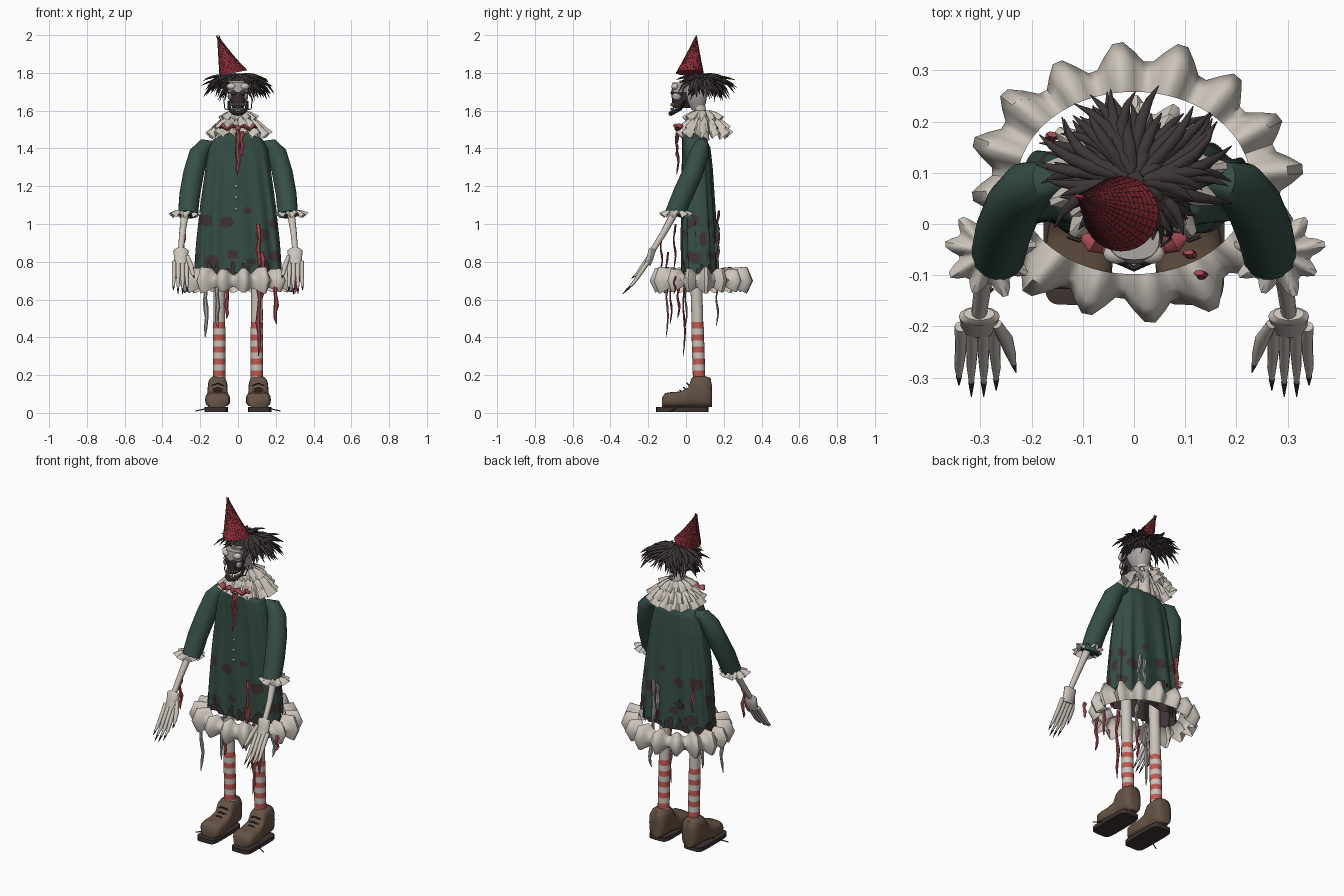
import bpy, bmesh, math, random
from math import sin, cos, pi, tau
from mathutils import Vector as V

random.seed(4)
if "Cube" in bpy.data.objects:
    bpy.data.objects.remove(bpy.data.objects["Cube"])


def material(name, *rgb):
    m = bpy.data.materials.new(name)
    m.use_nodes = True
    m.diffuse_color = (*rgb, 1)
    m.node_tree.nodes["Principled BSDF"].inputs["Base Color"].default_value = (*rgb, 1)
    return m


GREEN = material("dark green cloth", .036, .077, .062)
CREAM = material("cream", .6, .55, .5)
HAT = material("hat red", .29, .024, .036)
STRIPE = material("stripe red", .55, .1, .08)
HAIR = material("dark hair", .046, .036, .036)
BROWN = material("shoe leather", .13, .085, .058)
SOLE = material("dark sole", .045, .033, .03)
STAIN = material("maroon stain", .05, .033, .034)
BOW = material("ribbon red", .4, .075, .09)
GREY = material("bone grey", .4, .38, .37)


def build(name, lofts, mats, rule=None, cap=True, keep=None, angle=40):
    """Skin lists of closed rings; rule picks a material slot from a face centre."""
    bm = bmesh.new()
    for rings in lofts:
        rows = [[bm.verts.new(p) for p in r] for r in rings]
        n = len(rows[0])
        for a, b in zip(rows, rows[1:]):
            for i in range(n):
                j = (i + 1) % n
                f = bm.faces.new((a[i], a[j], b[j], b[i]))
                if keep and not keep(f.calc_center_median()):
                    bm.faces.remove(f)
        if cap:
            bm.faces.new(rows[0])
            bm.faces.new(rows[-1])
    bmesh.ops.recalc_face_normals(bm, faces=bm.faces)
    for f in bm.faces:
        if rule:
            f.material_index = rule(f.calc_center_median())
    me = bpy.data.meshes.new(name)
    bm.to_mesh(me)
    bm.free()
    for m in mats:
        me.materials.append(m)
    ob = bpy.data.objects.new(name, me)
    bpy.context.collection.objects.link(ob)
    bpy.ops.object.select_all(action='DESELECT')
    ob.select_set(True)
    bpy.context.view_layer.objects.active = ob
    bpy.ops.object.shade_smooth_by_angle(angle=math.radians(angle))
    return ob


def tube(path, radii, n=8, flat=1):
    path = [V(p) for p in path]
    d = path[-1] - path[0]
    ref = V((-d.y, d.x, 0)) if V((d.x, d.y)).length > .01 else V((1, 0, 0))
    rings = []
    for i, p in enumerate(path):
        t = path[min(i + 1, len(path) - 1)] - path[max(i - 1, 0)]
        v = t.cross(ref).normalized()
        u = v.cross(t).normalized()
        rings.append([p + radii[i] * (u * cos(tau * k / n) + v * flat * sin(tau * k / n)) for k in range(n)])
    return rings


def ellipse(x, y, z, rx, ry, n=32, power=1.0):
    c = lambda w: math.copysign(abs(w) ** power, w)
    return [V((x + rx * c(cos(tau * k / n)), y + ry * c(sin(tau * k / n)), z)) for k in range(n)]


def ball(c, r, n=16):
    return [ellipse(c[0], c[1], c[2] - r[2] * cos(pi * i / 10), r[0] * sin(pi * i / 10) + 1e-4,
                    r[1] * sin(pi * i / 10) + 1e-4, n) for i in range(11)]


def ruffle(name, x, y, rx, ry, rows, waves):
    """Pleated ring; each row is (radial offset, height, radial wave, height wave)."""
    n = waves * 6
    rings = []
    for off, z, rw, zw in rows:
        ring = []
        for k in range(n):
            a = tau * k / n
            w = sin(a * waves) + .3 * sin(a * 5 + 1)
            r = off + rw * w
            ring.append(V((x + (rx + r) * cos(a), y + (ry + r) * sin(a), z + zw * w)))
        rings.append(ring)
    return build(name, [rings], [CREAM], cap=False, angle=55)


# Dress: flared body with stains, holes and a torn hem
PROFILE = [(.7, .236, .092), (.9, .222, .09), (1.1, .2, .085), (1.3, .172, .08),
           (1.4, .155, .075), (1.45, .13, .065), (1.48, .06, .045)]


def body_ring(z, inset=0):
    for (z0, a0, b0), (z1, a1, b1) in zip(PROFILE, PROFILE[1:]):
        if z <= z1:
            t = (z - z0) / (z1 - z0)
            hx, hy = a0 + (a1 - a0) * t, b0 + (b1 - b0) * t
            break
    ring = ellipse(0, -.02 + hy, z, hx - inset, hy - inset, 160, .75)
    fold = .008 * min(1, (1.48 - z) * 2)
    return [p + V((0, fold * sin(k * tau / 13 + z * 3), 0)) for k, p in enumerate(ring)]


SPOTS = [(-.17, 1.02, .035), (-.06, 1.01, .037), (.05, 1.07, .022), (.13, .94, .04), (.19, 1.0, .03),
         (-.03, .84, .03), (.2, .83, .035), (-.14, .8, .04), (.07, .8, .025)]
SIDE_SPOTS = [(.1, .92, .035), (.04, 1.02, .03), (.05, .82, .03)]


def stained(c):
    if .03 < c.y < .11:
        return int(any(math.hypot(c.y - y, c.z - z) < r for y, z, r in SIDE_SPOTS))
    return int(any(math.hypot(c.x - x, (c.z - z) * 1.2) < r for x, z, r in SPOTS))


def intact(c):
    a = math.atan2(c.y - .07, c.x)
    hem = .755 + .03 * sin(a * 9) + .02 * sin(a * 23 + 1)
    hole = c.y > .1 and math.hypot(c.x + .07, (c.z - .88) * 1.3) < .025 + .008 * sin(c.x * 300)
    return c.z > hem and not hole


build("dress", [[body_ring(.7 + .78 * i / 110) for i in range(111)]], [GREEN, STAIN], stained, False, intact)
build("underskirt", [[body_ring(.72 + .05 * i, .014) for i in range(6)]], [STAIN], cap=False)
build("buttons", [ball((-.01, -.026, z), (.009, .007, .009), 8) for z in (1.08, 1.14, 1.2)], [GREY])

# Pleated hem and layered collar
ruffle("hem_ruffle", 0, .08, .228, .178,
       [(0, .75, 0, .016), (.05, .748, .02, .022), (.075, .70, .024, 0), (.045, .65, .024, -.015)], 16)
ruffle("lower_collar", 0, .095, .075, .05, [(0, 1.55, 0, 0), (.04, 1.52, .006, .01), (.085, 1.468, .02, .018)], 13)
ruffle("middle_collar", 0, .095, .055, .05, [(0, 1.57, 0, 0), (.04, 1.54, .008, .01), (.075, 1.50, .016, .014)], 14)
ruffle("upper_collar", 0, .09, .04, .045, [(0, 1.6, 0, 0), (.02, 1.585, .005, .008), (.055, 1.555, .014, .014)], 12)

# Bow and hanging ribbon
bow = [tube([(0, -.045, 1.51), (s * .03, -.05, 1.52), (s * .06, -.045, 1.5), (s * .08, -.035, 1.52),
             (s * .1, -.025, 1.51)], [.008, .019, .013, .021, .008], 10, .6) for s in (1, -1)]
build("bow", bow + [ball((0, -.05, 1.508), (.015, .012, .015), 10)], [BOW])

# Torn strips: x, y, top, bottom, red or grey
STRIPS = [(0, -.045, 1.49, 1.26, 1), (.02, -.05, 1.49, 1.36, 1), (.11, -.06, 1.0, .76, 1), (.13, -.1, .85, .6, 1),
          (-.17, -.1, .76, .4, 0), (.2, -.08, .7, .47, 1), (-.06, -.04, .68, .5, 1), (.11, -.01, .72, .3, 1),
          (-.11, .0, .7, .45, 0), (-.16, .17, 1.07, .86, 1), (.1, .165, 1.0, .66, 0), (.07, .17, .98, .8, 0),
          (.12, .165, .68, .46, 0), (-.29, -.13, .95, .75, 1), (.3, -.06, .72, .63, 1)]
for red, label in ((1, "red_strips"), (0, "grey_strips")):
    parts = []
    for x, y, top, low, kind in STRIPS:
        if kind == red:
            path = [(x + .004 * sin(i * 1.7 + x * 40), y + .005 * cos(i * 1.3), top + (low - top) * i / 7)
                    for i in range(8)]
            parts.append(tube(path, [.011 + .003 * sin(i * 2) for i in range(7)] + [.002], 6, .5))
    build(label, parts, [BOW if red else GREY])

# Arms, cuffs and clawed hands
for s, side in ((1, "left"), (-1, "right")):
    def P(*pts):
        return [(s * x, y, z) for x, y, z in pts]
    build(side + "_sleeve", [tube(P((.13, .085, 1.42), (.175, .082, 1.415), (.208, .07, 1.37), (.235, .035, 1.27),
                                    (.255, -.015, 1.16), (.265, -.06, 1.05)),
                                  [.02, .04, .052, .055, .055, .053], 20)], [GREEN])
    ruffle(side + "_cuff", s * .282, -.055, .03, .03,
           [(0, 1.075, 0, 0), (.02, 1.065, .006, .006), (.046, 1.045, .014, .012)], 9)
    build(side + "_forearm", [tube(P((.28, -.06, 1.06), (.295, -.12, .95), (.303, -.18, .855)),
                                   [.021, .017, .015], 10)], [CREAM])
    hand = [tube(P((.302, -.175, .868), (.302, -.18, .86), (.302, -.19, .82), (.302, -.205, .785)),
                 [.03, .04, .037, .036], 14, .5)]
    for dx, tip in ((-.03, .0), (-.008, .012), (.014, .012), (.036, -.01)):
        x = .302 + dx
        hand.append(tube(P((x, -.2, .8), (x, -.245, .735), (x + dx * .1, -.28, .685),
                           (x + dx * .1, -.325 - tip, .64 - tip)), [.012, .0115, .009, .001], 12))
    hand.append(tube(P((.268, -.195, .83), (.25, -.225, .78), (.24, -.255, .74), (.23, -.29, .71)),
                     [.01, .014, .01, .001], 12))
    build(side + "_hand", hand, [CREAM])
    claws = []
    for finger in hand[1:]:
        a, b = (sum(ring, V()) / 12 for ring in finger[-2:])
        claws.append(tube([a.lerp(b, .5), b], [.0062, .001], 12))
    build(side + "_claws", claws, [HAIR])

    # Striped legs
    def striped(c):
        return int(c.z < .48 and int((.48 - c.z) / .032) % 2 == 0)
    zs = [.16 + .032 * i for i in range(11)] + [.485, .6, .7, .8]
    build(side + "_leg", [[ellipse(s * .1, .07 - .03 * (z - .16), z, r, r, 16)
                           for z in zs for r in [.033 if z < .48 else .031]]], [CREAM, STRIPE], striped)

    # Boots: upright sections running from heel to toe
    sections = []
    for y, h, w in ((.138, .13, .03), (.13, .175, .045), (.1, .185, .053), (.05, .185, .052), (.03, .175, .052),
                    (.012, .125, .055), (-.03, .103, .063), (-.08, .1, .066), (-.11, .095, .063), (-.127, .07, .048)):
        flat_ring = ellipse(s * .108, .02 + h / 2, 0, w, h / 2 - .01, 24, .65)
        sections.append([V((p.x, y, p.y)) for p in flat_ring])
    build(side + "_boot", [sections], [BROWN], angle=60)
    sole = [ellipse(s * .115, -.02, z, .062, .138, 32, .35) for z in (.006, .03)]
    build(side + "_sole", [sole], [SOLE])
    laces = [tube(P((.075, y, z), (.108, y - .012, z + .012), (.14, y, z)), [.004] * 3, 6)
             for y, z in ((.0, .122), (-.02, .108), (.018, .145))]
    laces.append(tube(P((.14, -.02, .04), (.18, -.06, .02), (.225, -.08, .01)), [.003] * 3, 6))
    build(side + "_laces", laces, [SOLE])

# Neck, skull and hinged jaw
build("neck", [tube([(0, .09, 1.44), (0, .085, 1.56), (0, .06, 1.66)], [.035, .03, .035], 14)], [CREAM])
build("skull", [[ellipse(0, y, z, w, d, 20, .8) for z, y, w, d in
                 ((1.6, .06, .02, .025), (1.64, .055, .04, .05), (1.7, .04, .055, .075),
                  (1.76, .04, .052, .075))]], [GREY])
build("face_mask", [[ellipse(0, -.025, z, w, d, 20, .8) for z, w, d in
                     ((1.615, .025, .045), (1.66, .042, .05), (1.7, .054, .053), (1.75, .05, .045))]],
      [SOLE, GREY], lambda c: int(c.z > 1.7))
build("brow", [ball((s * .034, -.058, 1.728), (.026, .02, .018), 12) for s in (1, -1)], [CREAM])
build("cheeks", [ball((s * .042, -.05, 1.675), (.012, .025, .02), 12) for s in (1, -1)], [GREY])
build("eye_sockets", [ball((s * .023, -.07, 1.695), (.017, .011, .014), 12) for s in (1, -1)], [HAIR])
build("jaw", [tube([(-.05, -.005, 1.65), (-.045, -.03, 1.61), (-.025, -.07, 1.59), (.0, -.08, 1.585),
                    (.025, -.07, 1.59), (.045, -.03, 1.61), (.05, -.005, 1.65)],
                   [.007, .01, .012, .013, .012, .01, .007], 8)], [SOLE])
build("teeth", [ball((.036 * sin(a), -.04 - .038 * cos(a), z), (.005, .005, .008), 8)
                for a in [-1.2 + .4 * i for i in range(7)] for z in (1.608, 1.632)], [GREY])
build("jaw_wires", [tube([(s * .03, -.06, 1.6), (s * .07, -.03, 1.61), (s * .075, .0, 1.66)], [.003] * 3, 6)
                    for s in (1, -1)], [HAIR])

# Shaggy hair: drooping tapered locks over a cap
locks = [ball((0, .085, 1.755), (.09, .09, .035), 20)]
for i in range(170):
    a = random.uniform(0, tau)
    reach = random.uniform(.1, .21) * (.72 if sin(a) < -.3 else 1)
    drop = random.uniform(.02, .12)
    bend = random.uniform(-.4, .4)
    z = random.uniform(1.755, 1.79)
    path = []
    for t in (.15, .4, .65, .85, 1):
        b = a + bend * t * t
        path.append((reach * t * cos(b), .085 + reach * t * sin(b) * .92, z + .01 * t - drop * t ** 3))
    locks.append(tube(path, [.009, .012, .011, .007, .001], 8, .7))
build("hair", locks, [HAIR], angle=60)

# Leaning cone hat under a fine net
cone = []
for i in range(17):
    t = i / 16
    r = .068 * (1 - t) + .005
    ring = ellipse(-.025 - .08 * t, .02 + .033 * t, 1.8 + .19 * t, r, r, 28)
    cone.append([p + V((0, 0, .2 * (p.x + .025) * (1 - t))) for p in ring])
build("hat", [cone], [HAT])
net = build("hat_net", [cone], [STAIN], cap=False)
wire = net.modifiers.new("net", 'WIREFRAME')
wire.thickness = .0012
build("hat_tip", [tube([(-.105, .053, 1.98), (-.112, .055, 1.995), (-.1, .053, 1.997), (-.094, .052, 1.982)],
                       [.006, .004, .003, .001], 8)], [HAT])
